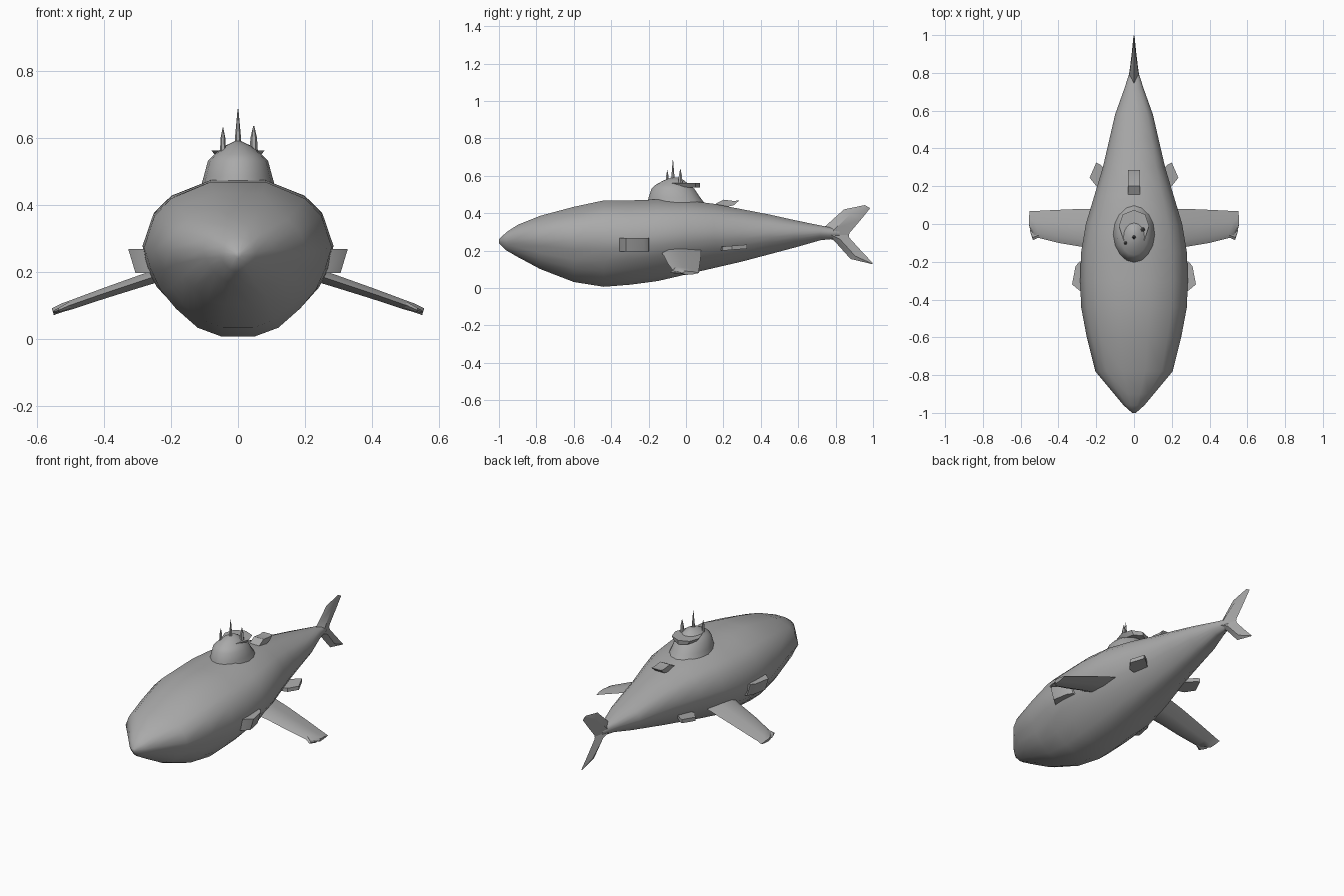
import bpy, math
from mathutils import Vector

cube = bpy.data.objects.get("Cube")
if cube:
    bpy.data.objects.remove(cube)

grey = bpy.data.materials.new("hull grey")
grey.use_nodes = True
grey.diffuse_color = (0.4, 0.4, 0.4, 1)
grey.node_tree.nodes["Principled BSDF"].inputs["Base Color"].default_value = (0.4, 0.4, 0.4, 1)


def loft(name, rings, angle=35):
    """Skin a list of equal rings and cap both ends."""
    n = len(rings[0])
    verts = [p for r in rings for p in r]
    faces = [(i * n + j, i * n + (j + 1) % n, (i + 1) * n + (j + 1) % n, (i + 1) * n + j)
             for i in range(len(rings) - 1) for j in range(n)]
    faces += [tuple(range(n))[::-1], tuple(range(len(verts) - n, len(verts)))]
    mesh = bpy.data.meshes.new(name)
    mesh.from_pydata(verts, [], faces)
    mesh.materials.append(grey)
    ob = bpy.data.objects.new(name, mesh)
    bpy.context.collection.objects.link(ob)
    bpy.ops.object.select_all(action='DESELECT')
    ob.select_set(True)
    bpy.context.view_layer.objects.active = ob
    bpy.ops.object.mode_set(mode='EDIT')
    bpy.ops.mesh.select_all(action='SELECT')
    bpy.ops.mesh.remove_doubles(threshold=0.0005)
    bpy.ops.mesh.normals_make_consistent(inside=False)
    bpy.ops.object.mode_set(mode='OBJECT')
    bpy.ops.object.shade_smooth_by_angle(angle=math.radians(angle))
    return ob


def fin(name, sections, side):
    """Aerofoil fin; each section is x, z, front y, back y, thickness."""
    rings = []
    for x, z, a, b, t in sections:
        c = b - a
        foil = ((0, 0), (.2, .5), (.6, .4), (1, 0), (.6, -.4), (.2, -.5))
        rings.append([(side * (x + h * t * .3), a + u * c, z + h * t) for u, h in foil])
    return loft(name, rings)


# Whale-shaped hull: y, bottom z, top z, half width
stations = [(-1, .24, .26, .01), (-.96, .2, .3, .055), (-.9, .165, .34, .105),
            (-.78, .1, .39, .205), (-.6, .03, .44, .25), (-.44, .004, .475, .28),
            (-.3, .015, .475, .285), (-.15, .035, .48, .28), (0, .07, .475, .255),
            (.15, .105, .455, .21), (.3, .14, .425, .165), (.45, .18, .395, .13),
            (.58, .215, .365, .1), (.72, .255, .335, .05), (.82, .265, .315, .018)]
half = [(.18, .005), (.43, .06), (.66, .18), (.85, .3), (.96, .43),
        (1, .57), (.89, .77), (.71, .88), (.29, .985)]
rings = []
for y, lo, hi, w in stations:
    pinch = max(0, 1 - abs(y + .68) / .35)
    side = []
    for i, (u, v) in enumerate(half):
        # Mouth crease under the upper jaw
        u -= pinch * (.0, .0, .0, .07, .1, 0, 0, 0, 0)[i]
        side.append((u * w, y, lo + v * (hi - lo)))
    rings.append(side + [(-x, yy, z) for x, yy, z in reversed(side)])
loft("hull", rings, 50)

# Conning tower: z, half width, front y, back y
tower = [(.44, .115, -.21, .11), (.485, .102, -.2, .075), (.53, .09, -.185, .045),
         (.55, .07, -.165, .02), (.575, .04, -.12, -.01), (.59, .008, -.08, -.04)]
loft("conning_tower", [[(w * math.cos(k * math.pi / 8),
                         (a + b) / 2 + (b - a) / 2 * math.sin(k * math.pi / 8), z)
                        for k in range(16)] for z, w, a, b in tower], 40)

# Bridge platform behind the tower
deck = [(-.05, -.1), (.05, -.1), (.08, -.01), (.06, .05), (0, .075), (-.06, .05), (-.08, -.01)]
loft("bridge_platform", [[(x * s, y, z) for x, y in deck]
                         for z, s in ((.538, .75), (.562, 1))])

# Masts
for name, x, y, top, r in (("periscope", 0, -.07, .685, .013),
                           ("right_mast", -.045, -.1, .63, .01),
                           ("left_mast", .047, -.03, .635, .014)):
    loft(name, [[(x + r * s * math.cos(k * math.pi / 3), y + r * s * math.sin(k * math.pi / 3), z)
                 for k in range(6)] for z, s in ((.53, 1), (.6, .7), (top, .1))])

# Side fins, mirrored
for label, s in (("left", 1), ("right", -1)):
    fin(label + "_pectoral_fin", [(.17, .21, -.15, .08, .04), (.28, .175, -.12, .08, .035),
                                  (.4, .135, -.1, .075, .03), (.5, .1, -.075, .07, .026),
                                  (.525, .092, -.07, .068, .024),
                                  (.553, .08, -.02, .07, .02)], s)
    fin(label + "_fin_hook", [(.5, .1, -.07, -.01, .02), (.535, .085, -.085, -.02, .012),
                              (.55, .08, -.04, -.03, .006)], s)
    front = [(.22, -.37), (.285, -.355), (.328, -.32), (.31, -.225), (.29, -.2), (.22, -.18)]
    loft(label + "_front_plane", [[(s * (x - d), y, z) for x, y in front]
                                  for z, d in ((.195, .022), (.268, 0))])
    rear = [(.13, .18), (.195, .195), (.235, .245), (.2, .325), (.18, .315), (.13, .27)]
    loft(label + "_rear_plane", [[(s * x, y, z + (y - .2) * .08) for x, y in rear]
                                 for z in (.2, .222)])

# Hatch fin on the back
loft("dorsal_fin", [[(x, .14, .44), (x, .2, .472), (x, .255, .465), (x, .285, .468),
                     (x, .255, .442), (x, .2, .43)] for x in (-.032, .032)])

# Upright tail flukes: root to tip, each row is front and back (y, z) and half thickness
def fluke(name, rows):
    loft(name, [[(0, fy, fz), (t, fy * .6 + by * .4, fz * .6 + bz * .4), (0, by, bz),
                 (-t, fy * .6 + by * .4, fz * .6 + bz * .4)]
                for (fy, fz), (by, bz), t in rows])


fluke("upper_fluke", [((.7, .29), (.87, .28), .03), ((.75, .335), (.875, .295), .024),
                      ((.845, .42), (.935, .365), .012), ((.955, .443), (.985, .427), .003)])
fluke("lower_fluke", [((.7, .29), (.87, .285), .03), ((.79, .255), (.872, .27), .022),
                      ((.88, .155), (.94, .195), .012), ((.993, .128), (1, .132), .003)])
